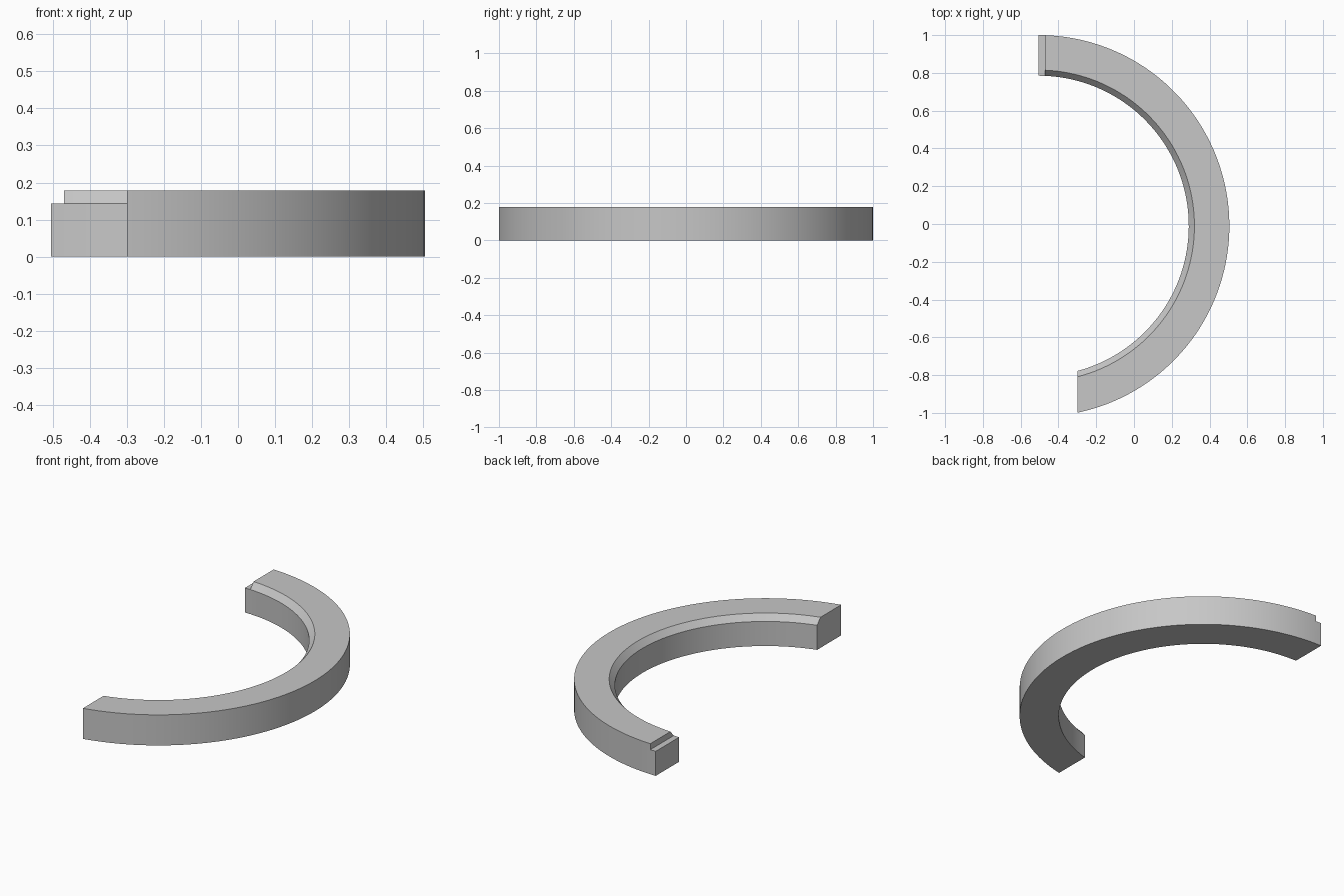
import bpy, bmesh, math
from mathutils import Vector

cube = bpy.data.objects.get("Cube")
if cube:
    bpy.data.objects.remove(cube, do_unlink=True)

# Arc centre, radii and heights
CX, CY = -0.505, -0.01
R_IN, R_CHAMFER, R_OUT = 0.795, 0.825, 1.01
STEP_Z, TOP_Z = 0.143, 0.178
FRONT_CUT, STEP_CUT = 0.205, 0.035  # end planes, measured in x from the centre
SEGMENTS = 72

# Cross-section (radius, height), with a chamfered upper inner edge
profile = [(R_IN, 0), (R_OUT, 0), (R_OUT, STEP_Z),
           (R_OUT, TOP_Z), (R_CHAMFER, TOP_Z), (R_IN, STEP_Z)]


def section(bm, t):
    """Ring of vertices at fraction t between the two flat end planes."""
    verts = []
    for r, z in profile:
        start, end = -math.acos(FRONT_CUT / r), math.acos(STEP_CUT / r)
        a = start + (end - start) * t
        verts.append(bm.verts.new((CX + r * math.cos(a), CY + r * math.sin(a), z)))
    return verts


def bridge(bm, a, b):
    n = len(a)
    for i in range(n):
        j = (i + 1) % n
        bm.faces.new((a[i], a[j], b[j], b[i]))


bm = bmesh.new()

# Curved body
rings = [section(bm, i / SEGMENTS) for i in range(SEGMENTS + 1)]
for a, b in zip(rings, rings[1:]):
    bridge(bm, a, b)
bm.faces.new(rings[0])

# Stepped rear end: upper riser, then a lower tongue to the centre plane
last = rings[-1]
bm.faces.new(last[2:])
root = [last[i] for i in (0, 1, 2, 5)]
tip = [bm.verts.new(Vector((CX, CY + profile[i][0], profile[i][1]))) for i in (0, 1, 2, 5)]
bridge(bm, root, tip)
bm.faces.new(tip)
bmesh.ops.recalc_face_normals(bm, faces=bm.faces)

mesh = bpy.data.meshes.new("curved_rail")
bm.to_mesh(mesh)
bm.free()
rail = bpy.data.objects.new("curved_rail", mesh)
bpy.context.collection.objects.link(rail)

# Plain grey material
grey = bpy.data.materials.new("light_grey")
grey.use_nodes = True
colour = (0.57, 0.57, 0.57, 1)
grey.diffuse_color = colour
grey.node_tree.nodes["Principled BSDF"].inputs["Base Color"].default_value = colour
mesh.materials.append(grey)

# Smooth curve with crisp edges
bpy.ops.object.select_all(action="DESELECT")
rail.select_set(True)
bpy.context.view_layer.objects.active = rail
bpy.ops.object.shade_smooth_by_angle(angle=math.radians(30))
